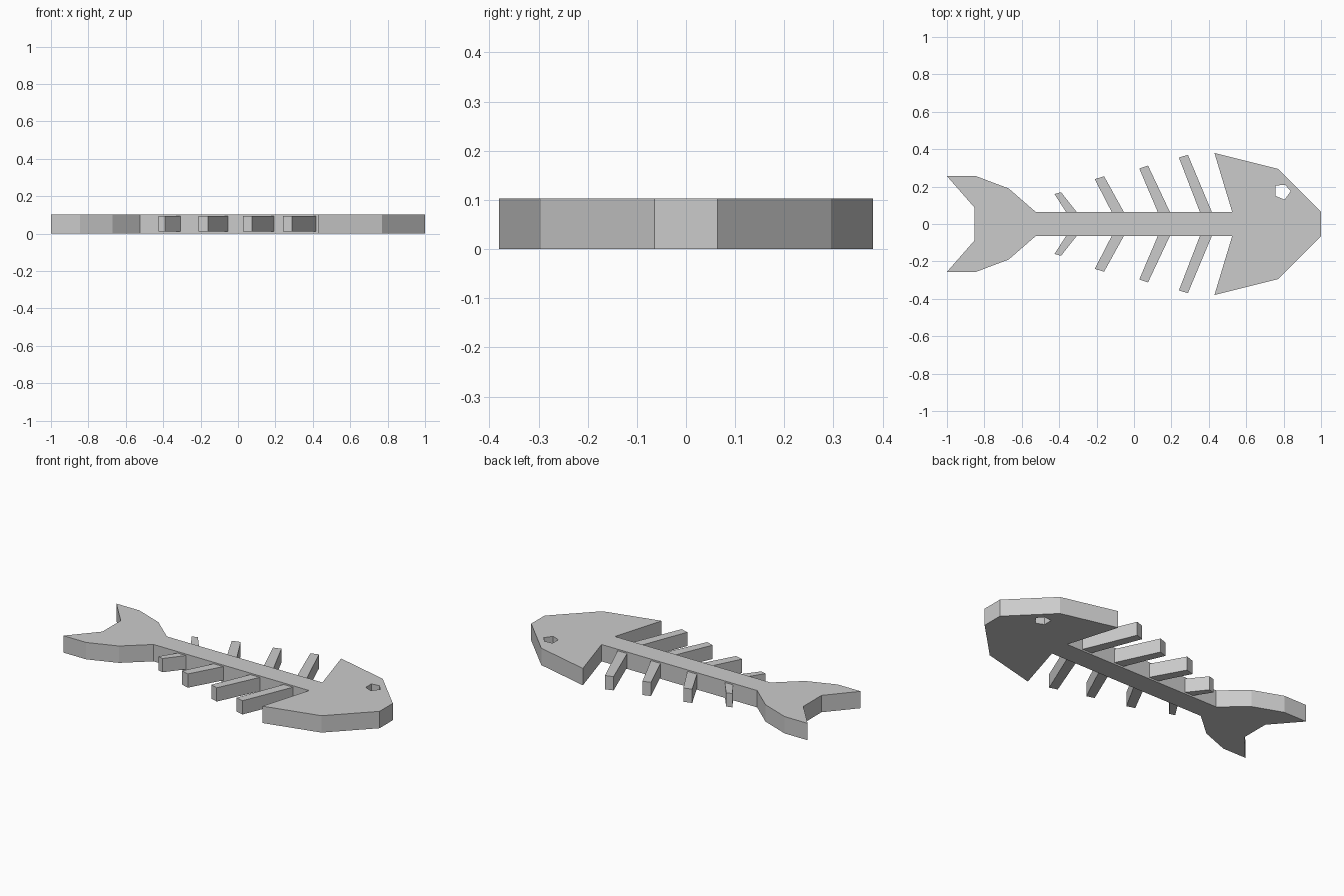
import bpy

if "Cube" in bpy.data.objects:
    bpy.data.objects.remove(bpy.data.objects["Cube"])

HEIGHT = 0.103


def plate(name, outlines, z0, z1):
    """Extrude flat closed outlines (inner ones become holes) into a plate."""
    cu = bpy.data.curves.new(name, 'CURVE')
    cu.dimensions = '2D'
    cu.fill_mode = 'BOTH'
    cu.extrude = (z1 - z0) / 2
    for pts in outlines:
        sp = cu.splines.new('POLY')
        sp.points.add(len(pts) - 1)
        for p, (x, y) in zip(sp.points, pts):
            p.co = (x, y, 0, 1)
        sp.use_cyclic_u = True
        sp.use_smooth = False
    ob = bpy.data.objects.new(name, cu)
    ob.location.z = (z0 + z1) / 2
    bpy.context.collection.objects.link(ob)
    bpy.ops.object.select_all(action='DESELECT')
    ob.select_set(True)
    bpy.context.view_layer.objects.active = ob
    bpy.ops.object.convert(target='MESH')
    return ob


def flip(pts):
    return [(x, -y) for x, y in reversed(pts)]


# Head, spine and tail: upper half of the outline, nose to tail notch
half = [(1, 0.064), (0.77, 0.295), (0.43, 0.38), (0.525, 0.064),
        (-0.525, 0.064), (-0.67, 0.19), (-0.845, 0.256), (-1, 0.256),
        (-0.853, 0.088)]
# Eye hole through the head
eye = [(0.757, 0.205), (0.808, 0.21), (0.838, 0.175), (0.805, 0.13), (0.757, 0.15)]
plate("fish_skeleton_body", [half + flip(half), eye], 0, HEIGHT)

# Ribs: tip corners and the two points where they meet the spine edge
ribs = [
    ((-0.425, 0.16), (-0.39, 0.17), -0.305, -0.362),
    ((-0.21, 0.24), (-0.16, 0.255), -0.053, -0.118),
    ((0.028, 0.297), (0.075, 0.312), 0.193, 0.128),
    ((0.24, 0.355), (0.288, 0.37), 0.417, 0.353),
]
for i, (tip_a, tip_b, base_b, base_a) in enumerate(ribs, 1):
    pts = [tip_a, tip_b, (base_b, 0.062), (base_a, 0.062)]
    plate(f"rib_left_{i}", [pts], 0.01, 0.094)
    plate(f"rib_right_{i}", [flip(pts)], 0.01, 0.094)
